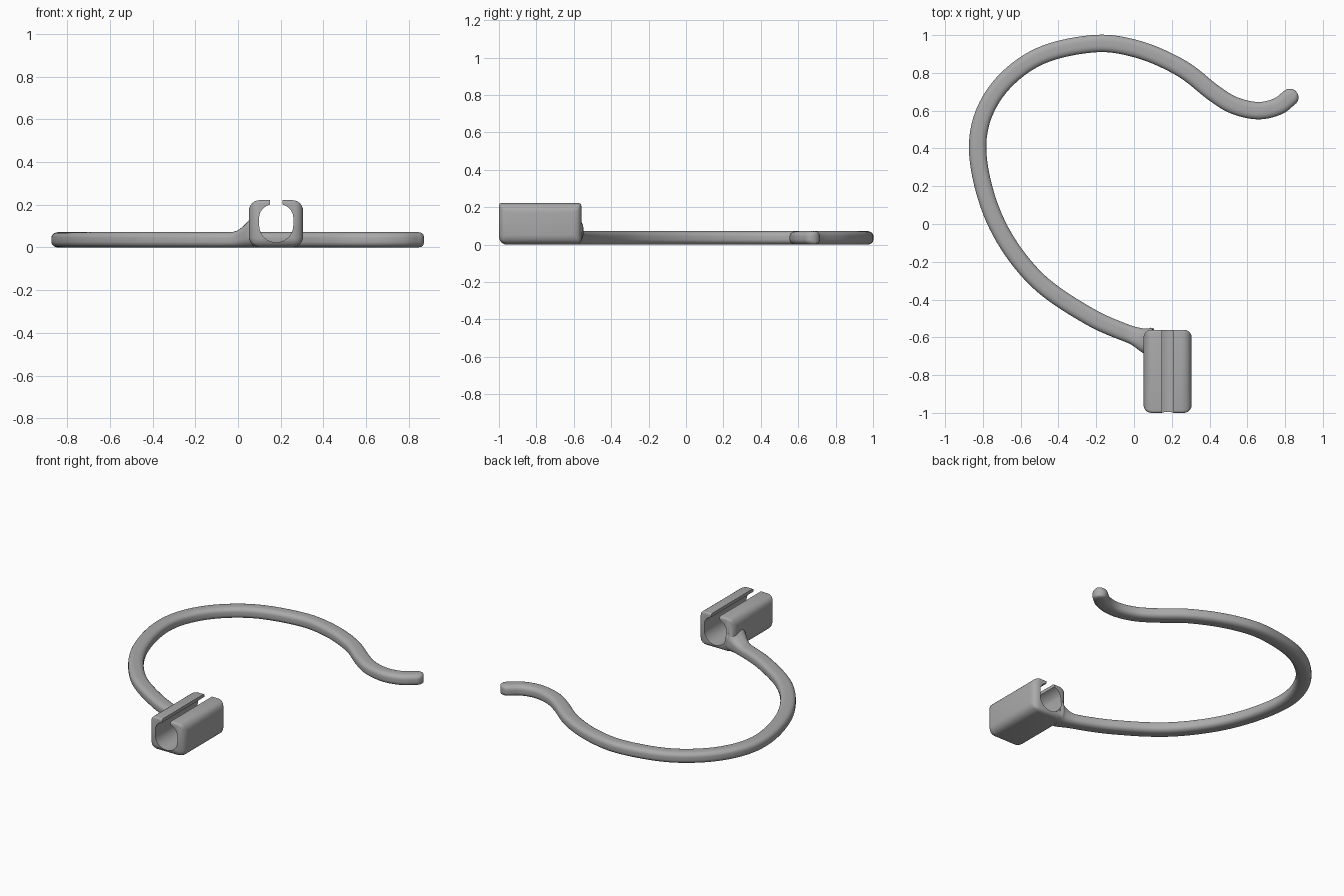
import bpy, bmesh
from math import sin, cos, pi, radians
from mathutils import Vector

old = bpy.data.objects.get("Cube")
if old:
    bpy.data.objects.remove(old)

grey = bpy.data.materials.new("plain grey")
grey.use_nodes = True
grey.diffuse_color = (0.4, 0.4, 0.4, 1)
grey.node_tree.nodes["Principled BSDF"].inputs["Base Color"].default_value = (0.4, 0.4, 0.4, 1)


def make_object(name, bm):
    bmesh.ops.recalc_face_normals(bm, faces=bm.faces)
    mesh = bpy.data.meshes.new(name)
    bm.to_mesh(mesh)
    bm.free()
    mesh.materials.append(grey)
    obj = bpy.data.objects.new(name, mesh)
    bpy.context.collection.objects.link(obj)
    return obj


def loft(name, rings):
    """Skin a list of closed rings and cap both ends."""
    bm = bmesh.new()
    loops = [[bm.verts.new(p) for p in ring] for ring in rings]
    for a, b in zip(loops, loops[1:]):
        for i in range(len(a)):
            j = (i + 1) % len(a)
            bm.faces.new((a[i], a[j], b[j], b[i]))
    bm.faces.new(loops[0])
    bm.faces.new(loops[-1])
    return make_object(name, bm)


def smooth_path(points, steps):
    """Spline through the points, returned as (position, tangent)."""
    ps = [2 * points[0] - points[1], *points, 2 * points[-1] - points[-2]]
    out = []
    for a, b, c, d in zip(ps, ps[1:], ps[2:], ps[3:]):
        for k in range(steps):
            t = k / steps
            pos = b + (c - a) * t / 2 + (2*a - 5*b + 4*c - d) * t**2 / 2 + (3*b - a - 3*c + d) * t**3 / 2
            tan = (c - a) + 2 * (2*a - 5*b + 4*c - d) * t + 3 * (3*b - a - 3*c + d) * t**2
            out.append((pos, tan.normalized()))
    out.append((points[-1], (points[-1] - points[-2] + out[-1][1] * 0.1).normalized()))
    return out


def section(pos, tan, width, height, z_mid):
    """Rounded rectangle standing across the path."""
    side = Vector((-tan.y, tan.x, 0))
    r = 0.36
    ring = []
    for q, (sx, sz) in enumerate(((1, 1), (-1, 1), (-1, -1), (1, -1))):
        for k in range(6):
            a = (q + k / 5) * pi / 2
            u = sx * (0.5 - r) + r * cos(a)
            v = sz * (0.5 - r) + r * sin(a)
            ring.append(pos + side * u * width + Vector((0, 0, z_mid + v * height)))
    return ring


# Curved hook arm, flared where it joins the clip
WIDTH, HEIGHT = 0.092, 0.072
centre_line = [Vector((x, y, 0)) for x, y in (
    (0.085, -0.622), (0.02, -0.6), (-0.235, -0.49), (-0.53, -0.28), (-0.74, 0.03),
    (-0.828, 0.4), (-0.748, 0.675), (-0.525, 0.876), (-0.22, 0.954), (0.02, 0.925),
    (0.25, 0.825), (0.42, 0.695), (0.53, 0.628), (0.655, 0.6), (0.76, 0.622), (0.825, 0.67))]
path = smooth_path(centre_line, 10)
rings = []
for pos, tan in path:
    flare = max(0, min(1, (pos.x + 0.03) / 0.1)) ** 2 if pos.y < 0 else 0
    h = HEIGHT + 0.07 * flare
    rings.append(section(pos, tan, WIDTH + 0.05 * flare, h, h / 2))
# Rounded tip
end, tan = path[-1]
for k in range(1, 8):
    a = radians(12 * k)
    rings.append(section(end + tan * WIDTH / 2 * sin(a), tan, WIDTH * cos(a),
                         HEIGHT * cos(a) ** 0.25, HEIGHT / 2))
arm = loft("hook_arm", rings)

# Clip block, with softer long edges and tighter end edges
bm = bmesh.new()
bmesh.ops.create_cube(bm, size=1)
bmesh.ops.scale(bm, vec=(0.255, 0.44, 0.222), verts=bm.verts)
bmesh.ops.translate(bm, vec=(0.178, -0.78, 0.111), verts=bm.verts)
weight = bm.edges.layers.float.new("bevel_weight_edge")
for e in bm.edges:
    a, b = (v.co for v in e.verts)
    if abs(a.x - b.x) > 0.1:
        e[weight] = 0.25 if a.z > 0.1 else (0.8 if a.y < -0.8 else 0.5)
    else:
        e[weight] = 1 if abs(a.y - b.y) > 0.1 else 0.8
clip = make_object("cable_clip", bm)
bevel = clip.modifiers.new("round_edges", "BEVEL")
bevel.limit_method = "WEIGHT"
bevel.width = 0.052
bevel.segments = 6

# Bore with an open slot along the top
X = 0.179
bore = [(X + 0.08 * cos(a), 0.104 + 0.08 * sin(a)) for a in (pi + pi * k / 20 for k in range(21))]
right = [(0.08 * cos(a), 0.14 + 0.066 * sin(a)) for a in (radians(68) * k / 8 for k in range(9))]
right.append((0.03, 0.3))
bore += [(X + u, z) for u, z in right] + [(X - u, z) for u, z in reversed(right)]
cutter = loft("bore_cutter", [[Vector((x, y, z)) for x, z in bore] for y in (-1.2, -0.4)])
cutter.hide_render = True

# Join arm and clip, then open the bore
for name, other, op in (("join_arm", arm, "UNION"), ("open_bore", cutter, "DIFFERENCE")):
    mod = clip.modifiers.new(name, "BOOLEAN")
    mod.object = other
    mod.operation = op
    mod.solver = "EXACT"
deps = bpy.context.evaluated_depsgraph_get()
clip.data = bpy.data.meshes.new_from_object(clip.evaluated_get(deps))
clip.modifiers.clear()
clip.name = "clip_with_hook_arm"
for helper in (arm, cutter):
    bpy.data.objects.remove(helper)

bpy.ops.object.select_all(action="DESELECT")
clip.select_set(True)
bpy.context.view_layer.objects.active = clip
bpy.ops.object.shade_smooth_by_angle(angle=radians(35))
